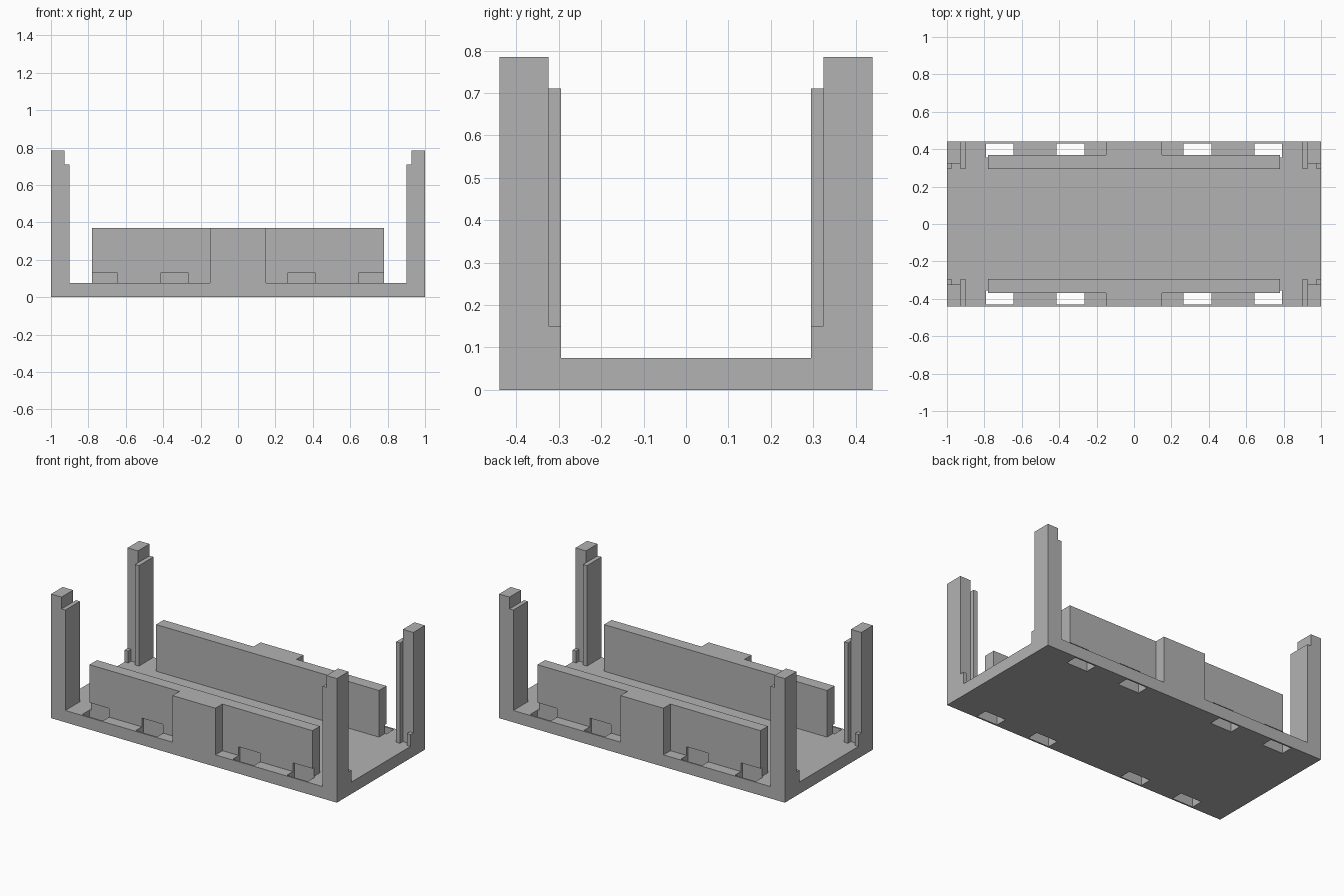
import bpy
import bmesh

default = bpy.data.objects.get("Cube")
if default:
    bpy.data.objects.remove(default, do_unlink=True)

grey = bpy.data.materials.new("plain grey")
grey.use_nodes = True
colour = (0.45, 0.45, 0.45, 1)
grey.diffuse_color = colour
grey.node_tree.nodes["Principled BSDF"].inputs["Base Color"].default_value = colour

BASE_TOP = 0.075
HALF_X, HALF_Y = 1.0, 0.44


def prism(name, outline, z0, z1):
    """Extrude a flat outline from z0 up to z1."""
    bm = bmesh.new()
    face = bm.faces.new([bm.verts.new((x, y, z0)) for x, y in outline])
    ext = bmesh.ops.extrude_face_region(bm, geom=[face])
    top = [v for v in ext["geom"] if isinstance(v, bmesh.types.BMVert)]
    bmesh.ops.translate(bm, verts=top, vec=(0, 0, z1 - z0))
    bmesh.ops.recalc_face_normals(bm, faces=bm.faces)
    mesh = bpy.data.meshes.new(name)
    bm.to_mesh(mesh)
    bm.free()
    mesh.materials.append(grey)
    obj = bpy.data.objects.new(name, mesh)
    bpy.context.collection.objects.link(obj)
    return obj


def rect(x0, x1, y0, y1):
    return [(x0, y0), (x1, y0), (x1, y1), (x0, y1)]


def cut(target, cutters):
    """Subtract every cutter from the target."""
    bpy.context.view_layer.objects.active = target
    for cutter in cutters:
        mod = target.modifiers.new("cut", "BOOLEAN")
        mod.operation = "DIFFERENCE"
        mod.solver = "EXACT"
        mod.object = cutter
        bpy.ops.object.modifier_apply(modifier=mod.name)


# Floor plate and the two T-shaped long walls
base = prism("base_plate", rect(-HALF_X, HALF_X, -HALF_Y, HALF_Y), 0, BASE_TOP)
walls = {}
for side, s in (("front", -1), ("back", 1)):
    tee = [(-0.78, 0.295), (0.78, 0.295), (0.78, 0.37), (0.15, 0.37),
           (0.15, HALF_Y), (-0.15, HALF_Y), (-0.15, 0.37), (-0.78, 0.37)]
    walls[s] = prism(side + "_wall", [(x, s * y) for x, y in tee], BASE_TOP, 0.37)

# Clip slots through the floor, with shallow notches in the wall feet
for s, wall in walls.items():
    cutters = []
    for m in (-1, 1):
        for x0, x1 in ((0.264, 0.414), (0.643, 0.79)):
            c = prism("slot_cutter", [(m * x, s * y) for x, y in rect(x0, x1, 0.355, 0.43)],
                      -0.05, 0.13)
            c.hide_render = True
            cutters.append(c)
    cut(base, cutters)
    cut(wall, cutters)
    for c in cutters:
        bpy.data.objects.remove(c, do_unlink=True)

# Corner posts: tall outer post, lower inner plate and a small foot block
for xs, xn in ((-1, "right"), (1, "left")):
    for ys, yn in ((-1, "front"), (1, "back")):
        for part, box, top in (
                ("post", rect(0.927, HALF_X, 0.324, HALF_Y), 0.785),
                ("post_plate", rect(0.9, 0.927, 0.295, HALF_Y), 0.71),
                ("post_foot", rect(0.975, HALF_X, 0.295, 0.324), 0.15)):
            prism(f"{yn}_{xn}_{part}", [(xs * x, ys * y) for x, y in box], BASE_TOP, top)
